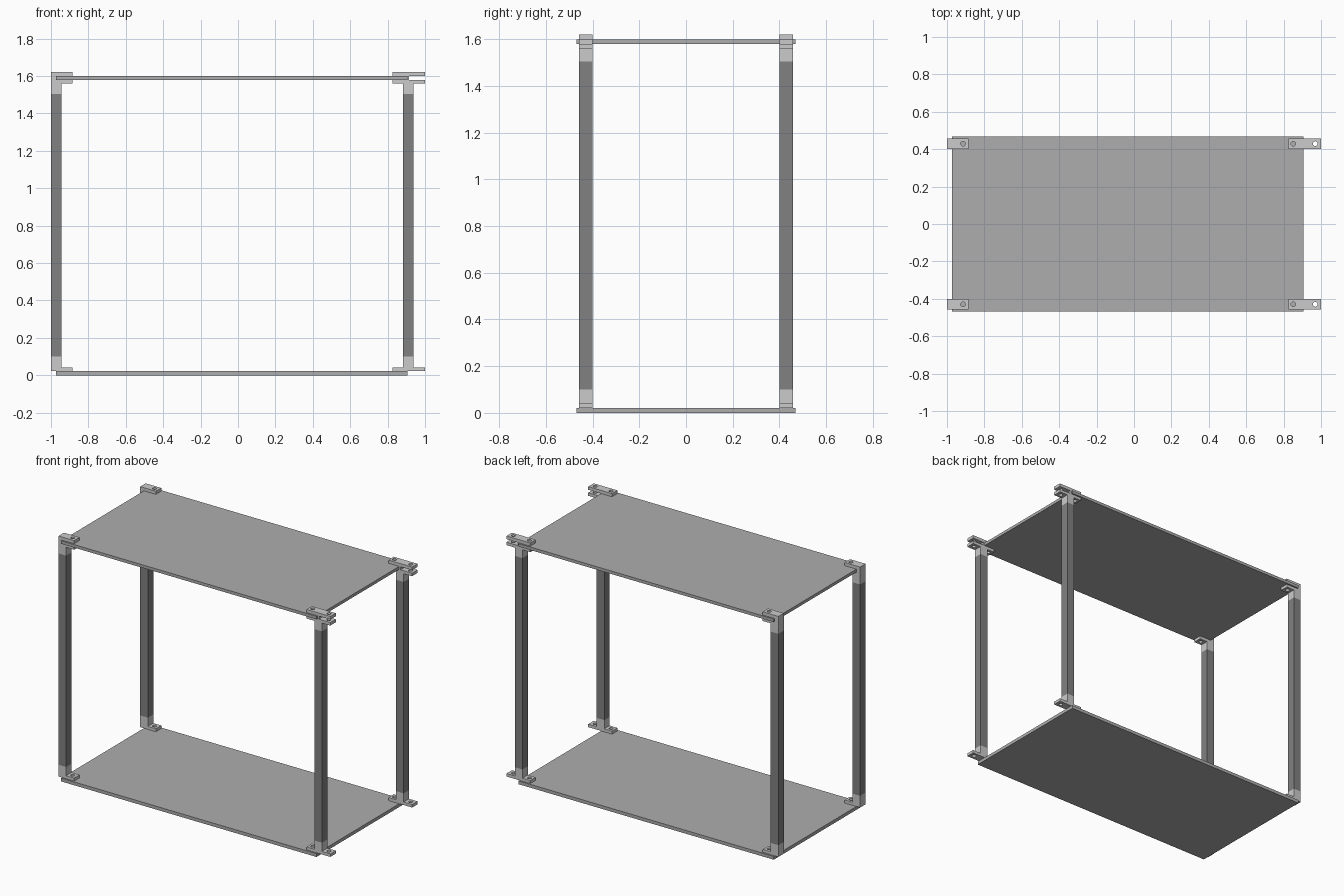
import bpy, bmesh

if "Cube" in bpy.data.objects:
    bpy.data.objects.remove(bpy.data.objects["Cube"])

Y0, Y1 = 0.401, 0.458      # depth range of the posts and brackets
YC = (Y0 + Y1) / 2


def grey(name, v):
    m = bpy.data.materials.new(name)
    m.diffuse_color = (v, v, v, 1)
    m.use_nodes = True
    m.node_tree.nodes["Principled BSDF"].inputs["Base Color"].default_value = m.diffuse_color
    return m


LIGHT, MID, DARK = grey("light_grey", 0.6), grey("mid_grey", 0.42), grey("dark_grey", 0.22)


def finish(bm, name, mat):
    bmesh.ops.recalc_face_normals(bm, faces=bm.faces)
    me = bpy.data.meshes.new(name)
    bm.to_mesh(me)
    bm.free()
    ob = bpy.data.objects.new(name, me)
    bpy.context.collection.objects.link(ob)
    if mat:
        me.materials.append(mat)
    return ob


def extrude_xz(name, pts, y0, y1, mat):
    """Extrude an (x, z) outline along y."""
    bm = bmesh.new()
    f = bm.faces.new([bm.verts.new((x, y0, z)) for x, z in pts])
    r = bmesh.ops.extrude_face_region(bm, geom=[f])
    vs = [g for g in r["geom"] if isinstance(g, bmesh.types.BMVert)]
    bmesh.ops.translate(bm, verts=vs, vec=(0, y1 - y0, 0))
    return finish(bm, name, mat)


def rect(x0, x1, z0, z1):
    return [(x0, z0), (x1, z0), (x1, z1), (x0, z1)]


def mirror_y(ob):
    m = ob.modifiers.new("mirror", 'MIRROR')
    m.use_axis = (False, True, False)


def bracket(name, pts, holes, z0, z1):
    """Bracket body with bolt holes drilled through its flanges."""
    ob = extrude_xz(name, pts, Y0, Y1, LIGHT)
    bm = bmesh.new()
    for x in holes:
        r = bmesh.ops.create_cone(bm, cap_ends=True, segments=12, radius1=0.013,
                                  radius2=0.013, depth=z1 - z0)
        bmesh.ops.translate(bm, verts=r["verts"], vec=(x, YC, (z0 + z1) / 2))
    cutter = finish(bm, name + "_hole_cutter", None)
    cutter.hide_render = True
    cutter.hide_set(True)
    b = ob.modifiers.new("holes", 'BOOLEAN')
    b.operation, b.solver, b.object = 'DIFFERENCE', 'EXACT', cutter
    bpy.context.view_layer.objects.active = ob
    bpy.ops.object.modifier_apply(modifier=b.name)
    bpy.data.objects.remove(cutter)
    mirror_y(ob)


# Shelves
extrude_xz("bottom_shelf", rect(-0.973, 0.905, 0, 0.022), -0.468, 0.468, MID)
extrude_xz("top_shelf", rect(-0.973, 0.905, 1.58, 1.6), -0.468, 0.468, MID)

# Posts, front and back
for name, x in (("left_posts", -1.0), ("right_posts", 0.882)):
    mirror_y(extrude_xz(name, rect(x, x + 0.056, 0.1, 1.505), Y0, Y1, DARK))

# End brackets on the left: C-shaped clamp at the top, L-shaped foot below
bracket("top_left_brackets",
        [(-1, 1.505), (-.944, 1.505), (-.944, 1.56), (-.885, 1.56), (-.885, 1.58),
         (-.973, 1.58), (-.973, 1.6), (-.885, 1.6), (-.885, 1.621), (-1, 1.621)],
        [-0.914], 1.53, 1.65)
bracket("bottom_left_brackets",
        [(-1, .022), (-.885, .022), (-.885, .042), (-.944, .042), (-.944, .1), (-1, .1)],
        [-0.914], 0.0, 0.07)

# Joining brackets on the right: H-shaped clamp at the top, T-shaped foot below
bracket("top_right_brackets",
        [(.882, 1.505), (.938, 1.505), (.938, 1.56), (1, 1.56), (1, 1.58), (.915, 1.58),
         (.915, 1.6), (1, 1.6), (1, 1.621), (.825, 1.621), (.825, 1.6), (.905, 1.6),
         (.905, 1.58), (.825, 1.58), (.825, 1.56), (.882, 1.56)],
        [0.851, 0.969], 1.53, 1.65)
bracket("bottom_right_brackets",
        [(.825, .022), (1, .022), (1, .042), (.938, .042), (.938, .1), (.882, .1),
         (.882, .042), (.825, .042)],
        [0.851, 0.969], 0.0, 0.07)
